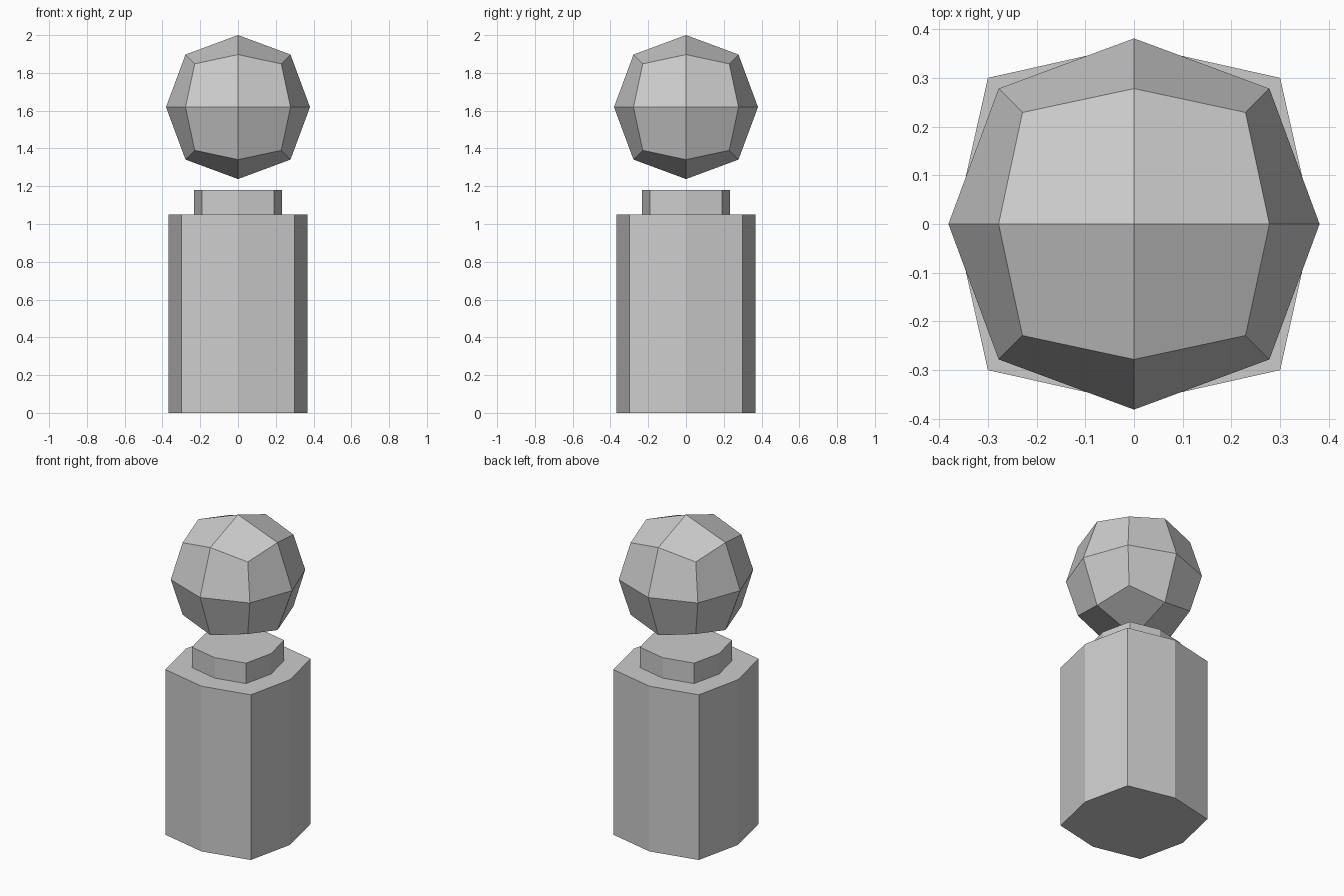
import bpy, bmesh
from mathutils import Vector

if "Cube" in bpy.data.objects:
    bpy.data.objects.remove(bpy.data.objects["Cube"])


def make_object(name, bm):
    bmesh.ops.recalc_face_normals(bm, faces=bm.faces)
    mesh = bpy.data.meshes.new(name)
    bm.to_mesh(mesh)
    bm.free()
    obj = bpy.data.objects.new(name, mesh)
    bpy.context.collection.objects.link(obj)
    return obj


# Body: bulged-square octagon, stepped in to a short neck
C, M = 0.30, 0.367
outline = [(C, -C), (M, 0), (C, C), (0, M), (-C, C), (-M, 0), (-C, -C), (0, -M)]
levels = [(1.0, 0.0), (1.0, 1.05), (0.635, 1.05), (0.635, 1.18)]  # scale, height

bm = bmesh.new()
rings = [[bm.verts.new((x * s, y * s, z)) for x, y in outline] for s, z in levels]
for low, high in zip(rings, rings[1:]):
    for i in range(8):
        j = (i + 1) % 8
        bm.faces.new((low[i], low[j], high[j], high[i]))
bm.faces.new(rings[0])
bm.faces.new(rings[-1])
make_object("body_and_neck", bm)

# Head: cube with each face split in four, rounded into a low-poly ball
bm = bmesh.new()
bmesh.ops.create_cube(bm, size=2)
bmesh.ops.subdivide_edges(bm, edges=bm.edges[:], cuts=1, use_grid_fill=True)
reach = {1: 0.381, 2: 0.278, 3: 0.229}  # face centre, edge middle, corner
for v in bm.verts:
    axes = sum(abs(c) > 0.5 for c in v.co)
    v.co = v.co * reach[axes] + Vector((0, 0, 1.619))
make_object("head", bm)
